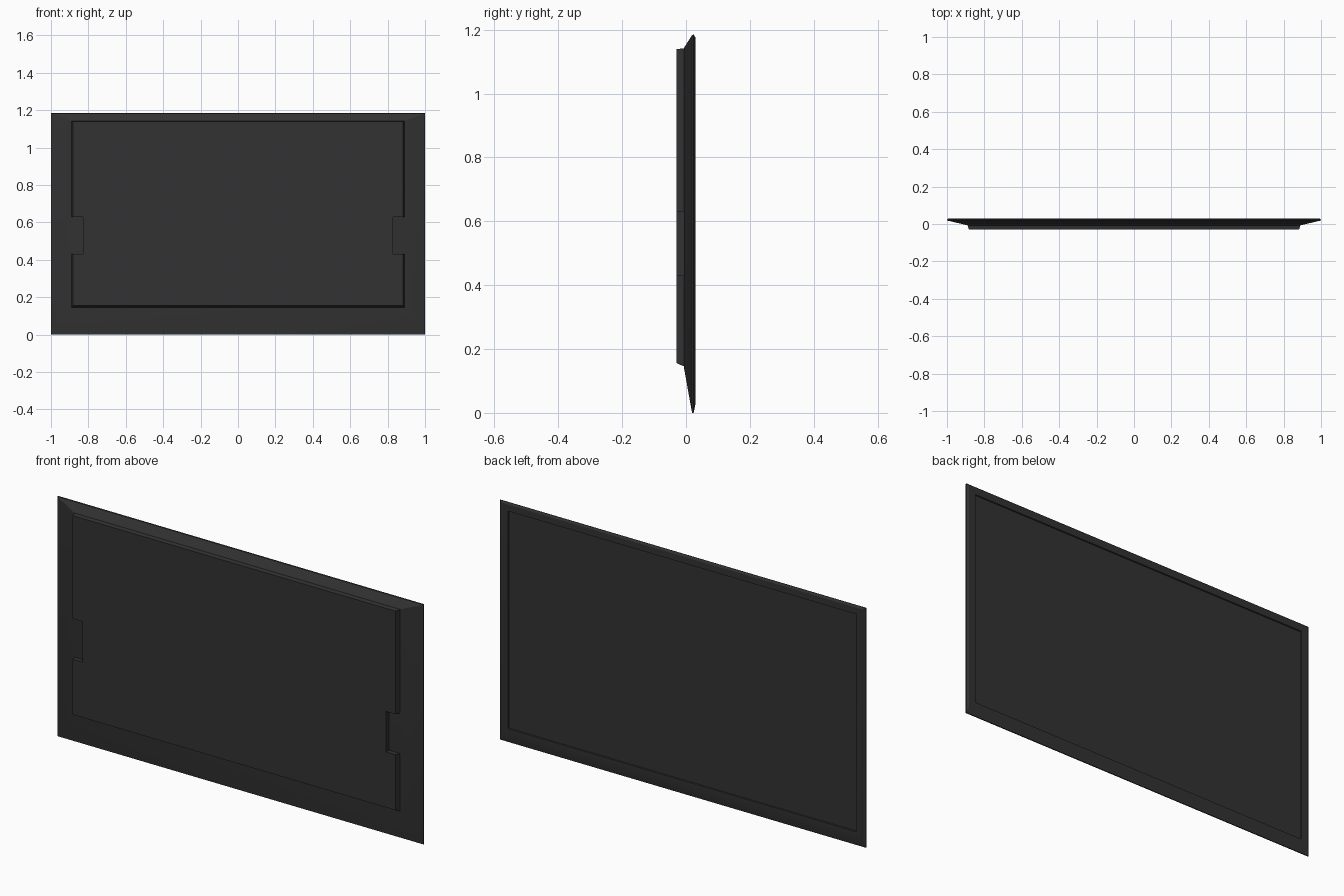
import bpy, bmesh, math

if "Cube" in bpy.data.objects:
    bpy.data.objects.remove(bpy.data.objects["Cube"])

mat = bpy.data.materials.new("dark_plastic")
mat.diffuse_color = (0.032, 0.032, 0.032, 1)
mat.use_nodes = True
mat.node_tree.nodes["Principled BSDF"].inputs["Base Color"].default_value = mat.diffuse_color


def rect(hx, z0, z1, y):
    return [(-hx, y, z0), (hx, y, z0), (hx, y, z1), (-hx, y, z1)]


def notched(hx, z0, z1, y, notch_x=0.83, n0=0.43, n1=0.63):
    # rectangle with a hand-grip notch in each side
    right = [(hx, y, z0), (hx, y, n0), (notch_x, y, n0),
             (notch_x, y, n1), (hx, y, n1), (hx, y, z1)]
    return right + [(-x, yy, z) for x, yy, z in reversed(right)]


def loft(name, rings, cap_start=True, cap_end=True):
    bm = bmesh.new()
    loops = [[bm.verts.new(p) for p in r] for r in rings]
    n = len(loops[0])
    for a, b in zip(loops, loops[1:]):
        for i in range(n):
            j = (i + 1) % n
            bm.faces.new((a[i], a[j], b[j], b[i]))
    if cap_start:
        bm.faces.new(loops[0])
    if cap_end:
        bm.faces.new(loops[-1])
    bmesh.ops.recalc_face_normals(bm, faces=bm.faces)
    me = bpy.data.meshes.new(name)
    bm.to_mesh(me)
    bm.free()
    ob = bpy.data.objects.new(name, me)
    bpy.context.collection.objects.link(ob)
    me.materials.append(mat)
    bpy.ops.object.select_all(action='DESELECT')
    ob.select_set(True)
    bpy.context.view_layer.objects.active = ob
    bpy.ops.object.shade_smooth_by_angle(angle=math.radians(30))
    return ob


# Tapered shell, thin rim, bezel and recessed screen
loft("shell_and_screen", [
    rect(0.89, 0.145, 1.142, -0.007),
    rect(1.0, 0.0, 1.183, 0.019),
    rect(1.0, 0.0, 1.185, 0.024),
    rect(0.99, 0.03, 1.175, 0.030),
    rect(0.953, 0.068, 1.143, 0.030),
    rect(0.951, 0.070, 1.141, 0.025),
])

# Raised housing with side grips
loft("raised_housing", [
    notched(0.89, 0.146, 1.142, -0.006),
    notched(0.888, 0.148, 1.141, -0.012),
    notched(0.882, 0.156, 1.139, -0.030),
])
